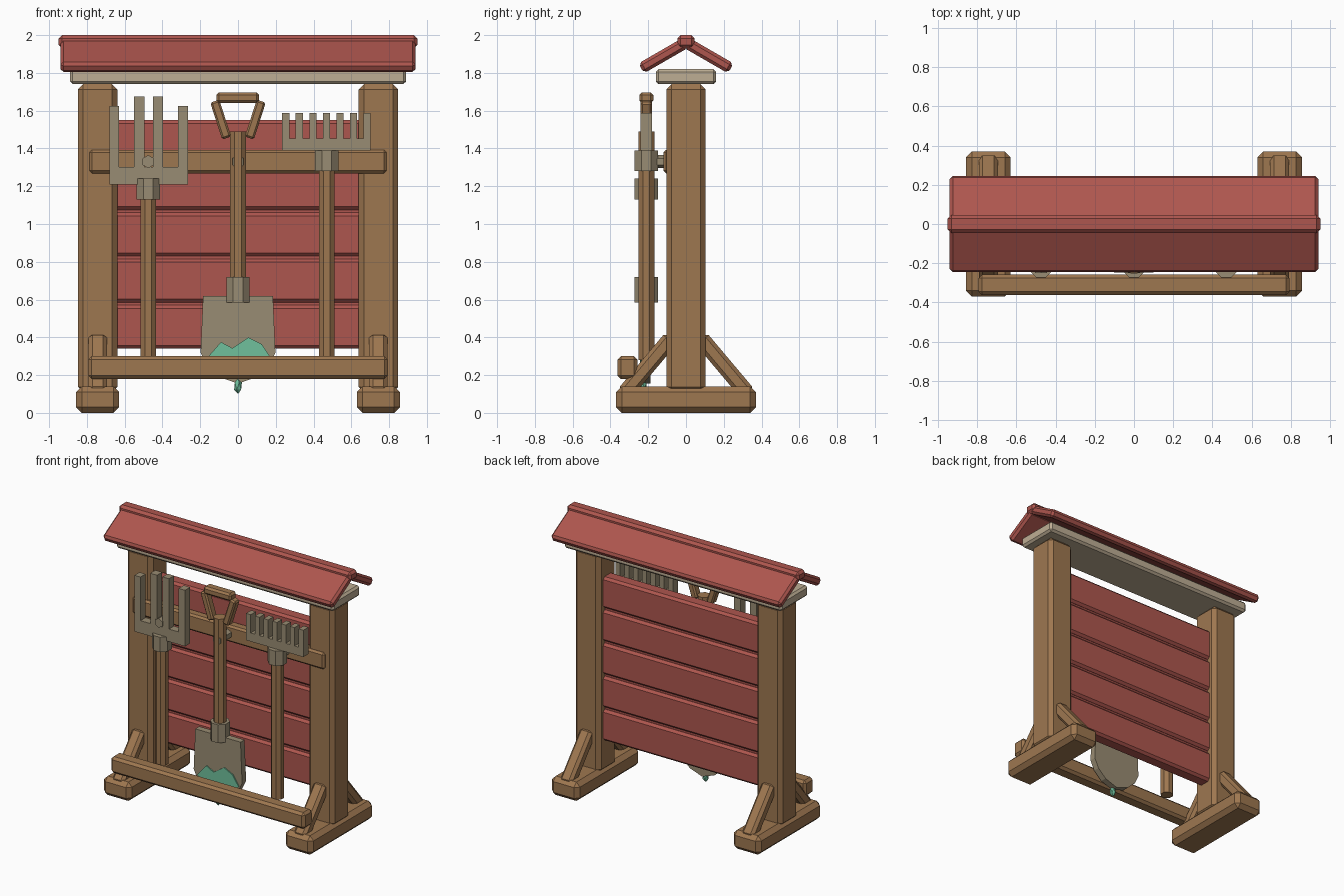
import bpy, bmesh, math
from mathutils import Vector, Matrix

cube = bpy.data.objects.get("Cube")
if cube:
    bpy.data.objects.remove(cube, do_unlink=True)


def material(name, rgb):
    linear = [((c / 255 + 0.055) / 1.055) ** 2.4 for c in rgb]
    mat = bpy.data.materials.new(name)
    mat.use_nodes = True
    mat.diffuse_color = (*linear, 1)
    bsdf = mat.node_tree.nodes["Principled BSDF"]
    bsdf.inputs["Base Color"].default_value = (*linear, 1)
    bsdf.inputs["Roughness"].default_value = 0.9
    return mat


WOOD = material("brown wood", (158, 119, 80))
RED = material("red paint", (174, 86, 78))
CREAM = material("pale trim", (190, 174, 148))
METAL = material("dull metal", (153, 140, 115))
GREEN = material("green glaze", (112, 192, 156))


def finish(bm, name, mat):
    bmesh.ops.recalc_face_normals(bm, faces=bm.faces)
    mesh = bpy.data.meshes.new(name)
    bm.to_mesh(mesh)
    bm.free()
    mesh.materials.append(mat)
    obj = bpy.data.objects.new(name, mesh)
    bpy.context.collection.objects.link(obj)
    return obj


def box(name, mat, x, y, z, bevel=0.015, turn=None):
    """Chamfered box from (min, max) ranges, optionally turned about its centre."""
    size = [r[1] - r[0] for r in (x, y, z)]
    centre = Vector([(r[0] + r[1]) / 2 for r in (x, y, z)])
    bm = bmesh.new()
    bmesh.ops.create_cube(bm, size=1)
    bmesh.ops.scale(bm, vec=size, verts=bm.verts)
    if bevel:
        bmesh.ops.bevel(bm, geom=bm.edges[:], offset=bevel, segments=1, affect='EDGES')
    if turn:
        bm.transform(turn)
    bmesh.ops.translate(bm, vec=centre, verts=bm.verts)
    return finish(bm, name, mat)


def strut(name, mat, start, end, wide, deep, bevel):
    """Chamfered bar between two points; wide runs along x, deep along y."""
    a, b = Vector(start), Vector(end)
    mid, half = (a + b) / 2, (b - a).length / 2
    d = b - a
    turn = Matrix.Rotation(math.atan2(d.x, d.z), 4, 'Y') if abs(d.x) > abs(d.y) \
        else Matrix.Rotation(-math.atan2(d.y, d.z), 4, 'X')
    return box(name, mat, (mid.x - wide / 2, mid.x + wide / 2),
               (mid.y - deep / 2, mid.y + deep / 2),
               (mid.z - half, mid.z + half), bevel, turn)


def prism(name, mat, sides, apothem, length, place):
    """Regular prism along its local z, with flat sides facing x."""
    radius = apothem / math.cos(math.pi / sides)
    bm = bmesh.new()
    bmesh.ops.create_cone(bm, cap_ends=True, segments=sides, radius1=radius,
                          radius2=radius, depth=length)
    # Settle the first corner half a side away from the x axis
    first = max(bm.verts, key=lambda v: (round(v.co.x, 4), v.co.y)).co
    bm.transform(Matrix.Rotation(math.pi / sides - math.atan2(first.y, first.x), 4, 'Z'))
    bm.transform(place)
    return finish(bm, name, mat)


def plate(name, mat, outline, front, back):
    """Flat outline in x and z, extruded along y."""
    bm = bmesh.new()
    face = bm.faces.new([bm.verts.new((x, front, z)) for x, z in outline])
    out = bmesh.ops.extrude_face_region(bm, geom=[face])
    moved = [v for v in out["geom"] if isinstance(v, bmesh.types.BMVert)]
    bmesh.ops.translate(bm, vec=(0, back - front, 0), verts=moved)
    return finish(bm, name, mat)


def comb(left, right, low, root, tines):
    """Outline of a toothed head; tines are (left, right, top)."""
    pts = [(right, low), (left, low)]
    for a, b, top in tines:
        pts += [(a, root)] if a > left else []
        pts += [(a, top), (b, top)]
        pts += [(b, root)] if b < right else []
    return pts


# Posts, feet and braces on both sides
for side, s in (("left", 1), ("right", -1)):
    cx = 0.743 * s
    box(f"{side}_foot", WOOD, (cx - 0.114, cx + 0.114), (-0.37, 0.37), (0, 0.14), 0.03)
    box(f"{side}_post", WOOD, (cx - 0.104, cx + 0.104), (-0.104, 0.104), (0.11, 1.74), 0.027)
    for end, t in (("front", -1), ("back", 1)):
        strut(f"{side}_{end}_brace", WOOD, (cx, 0.33 * t, 0.097), (cx, 0.075 * t, 0.4),
              0.097, 0.085, 0.02)

# Wall boards with narrow gaps over a backing panel
for i in range(5):
    low = 0.34 + i * 0.245
    box(f"wall_board_{i + 1}", RED, (-0.66, 0.66), (-0.05, 0.055), (low, low + 0.23), 0.017)
box("wall_backing", RED, (-0.65, 0.65), (-0.03, 0.035), (0.36, 1.53), 0)

# Roof with trim beam
box("trim_beam", CREAM, (-0.89, 0.89), (-0.16, 0.16), (1.74, 1.82), 0.015)
for end, t in (("front", -1), ("back", 1)):
    strut(f"{end}_roof_panel", RED, (0, 0.005 * t, 1.958), (0, 0.237 * t, 1.824),
          1.88, 0.06, 0.016)
box("roof_ridge", RED, (-0.95, 0.95), (-0.046, 0.046), (1.93, 2.0), 0.018)

# Tool rails and pegs
box("upper_rail", WOOD, (-0.787, 0.787), (-0.12, -0.045), (1.268, 1.392), 0.014)
box("lower_rail", WOOD, (-0.793, 0.793), (-0.363, -0.258), (0.18, 0.3), 0.018)
for i, x in enumerate((-0.475, 0, 0.47)):
    place = Matrix.Translation((x, -0.1745, 1.33)) @ Matrix.Rotation(math.pi / 2, 4, 'X')
    prism(f"peg_{i + 1}", METAL, 6, 0.03, 0.149, place)

# Octagonal handles and sockets
for tool, x, low, high, s_low, s_high in (("fork", -0.475, 0.28, 1.2, 1.13, 1.24),
                                          ("shovel", 0, 0.6, 1.49, 0.585, 0.72),
                                          ("rake", 0.47, 0.28, 1.36, 1.28, 1.39)):
    for part, mat, r, a, b in (("handle", WOOD, 0.042, low, high),
                               ("socket", METAL, 0.062, s_low, s_high)):
        prism(f"{tool}_{part}", mat, 8, r, b - a, Matrix.Translation((x, -0.21, (a + b) / 2)))

# Fork head, tall inner tines
fork = [(-0.68, -0.63, 1.625), (-0.55, -0.495, 1.675), (-0.45, -0.397, 1.675), (-0.318, -0.265, 1.625)]
plate("fork_head", METAL, comb(-0.68, -0.265, 1.21, 1.303, fork), -0.24, -0.18)

# Rake head, seven short tines
step = 0.0717
rake = [(0.234 + i * step, 0.272 + i * step, 1.588) for i in range(7)]
plate("rake_head", METAL, comb(0.234, rake[-1][1], 1.39, 1.453, rake), -0.24, -0.18)

# Shovel grip
box("shovel_grip", WOOD, (-0.115, 0.112), (-0.247, -0.173), (1.64, 1.697), 0.014)
for side, s in (("left", 1), ("right", -1)):
    strut(f"shovel_grip_{side}_arm", WOOD, (0.06 * s, -0.21, 1.455), (0.123 * s, -0.21, 1.65),
          0.05, 0.06, 0.01)

# Shovel blade, rounded to a point
half = [(0.185, 0.62), (0.198, 0.32), (0.165, 0.25), (0.1, 0.19)]
blade = half + [(0, 0.155)] + [(-x, z) for x, z in reversed(half)]
plate("shovel_blade", METAL, blade, -0.235, -0.188)

# Glaze patch and hanging drop
patch = [(-0.165, 0.29), (-0.09, 0.375), (-0.03, 0.343), (0.055, 0.4), (0.125, 0.365),
         (0.175, 0.29), (0.1, 0.23), (-0.1, 0.23)]
plate("glaze_patch", GREEN, patch, -0.243, -0.234)
bm = bmesh.new()
bmesh.ops.create_icosphere(bm, subdivisions=1, radius=1)
bm.transform(Matrix.Translation((0, -0.23, 0.142)) @ Matrix.Diagonal((0.023, 0.023, 0.042, 1)))
finish(bm, "glaze_drop", GREEN)
